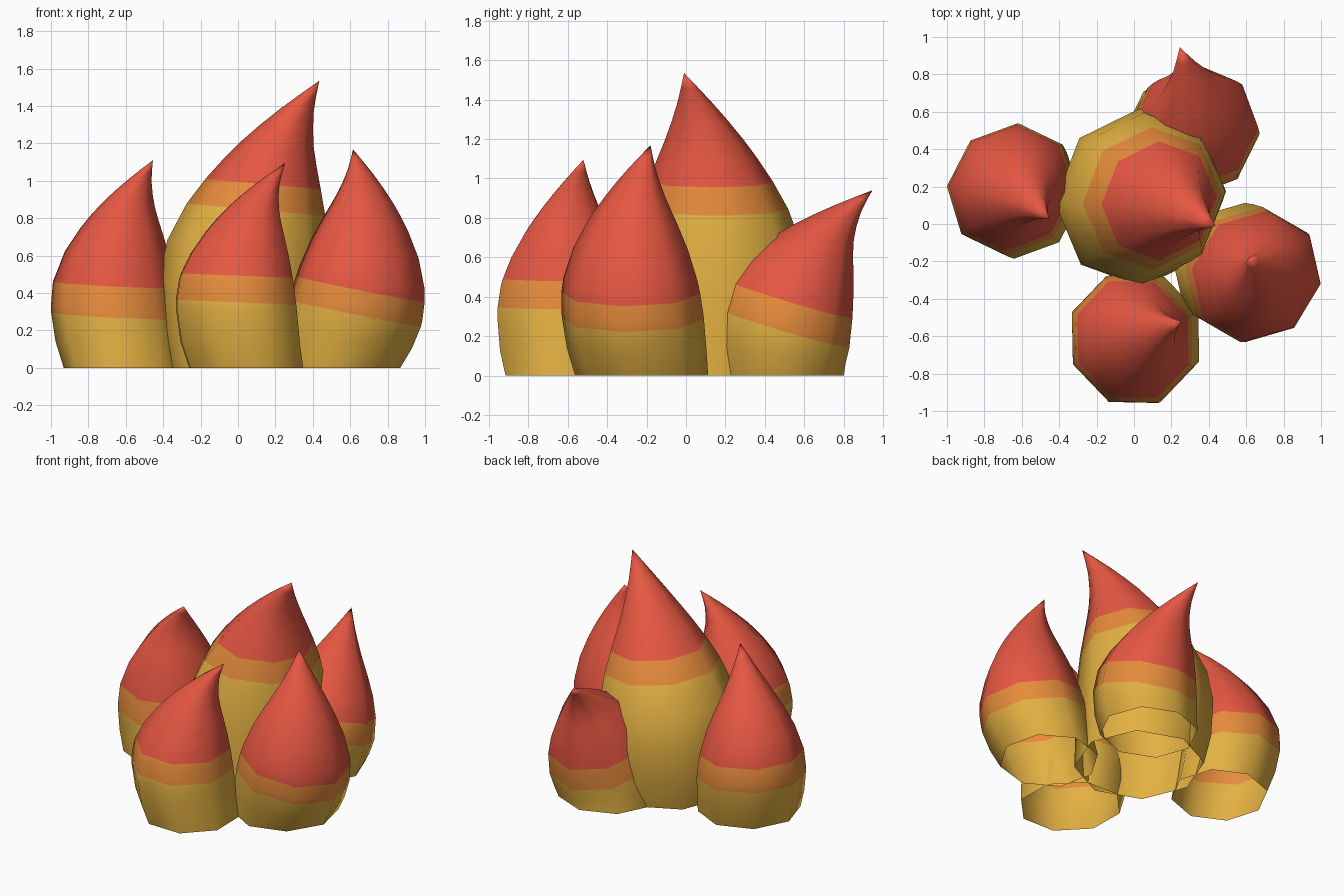
import bpy, bmesh, math
from mathutils import Vector

if "Cube" in bpy.data.objects:
    bpy.data.objects.remove(bpy.data.objects["Cube"])

SIDES = 8


def material(name, rgb):
    m = bpy.data.materials.new(name)
    m.diffuse_color = (*rgb, 1)
    m.use_nodes = True
    m.node_tree.nodes["Principled BSDF"].inputs["Base Color"].default_value = m.diffuse_color
    return m


MATS = [material("yellow", (0.77, 0.44, 0.055)),
        material("orange", (0.79, 0.26, 0.045)),
        material("red", (0.79, 0.095, 0.055))]

# teardrop radius and sideways sway of the spine, both by relative height
PROFILE = [(0, .94), (.12, .985), (.28, 1), (.42, .945), (.55, .81),
           (.66, .64), (.78, .42), (.9, .19), (1, 0)]
SWAY = [(0, .10), (.12, -.05), (.28, -.15), (.42, -.16), (.55, -.08),
        (.66, .04), (.78, .24), (.9, .59), (1, 1)]


def sample(table, t):
    """Smooth (cubic) interpolation through the table."""
    n = len(table)

    def slope(i):
        a, b = table[max(i - 1, 0)], table[min(i + 1, n - 1)]
        return (b[1] - a[1]) / (b[0] - a[0])

    for i in range(n - 1):
        (t0, v0), (t1, v1) = table[i], table[i + 1]
        if t <= t1:
            h = t1 - t0
            u = (t - t0) / h
            return (v0 * (1 + 2 * u) * (1 - u) ** 2 + v1 * u * u * (3 - 2 * u)
                    + h * slope(i) * u * (1 - u) ** 2 - h * slope(i + 1) * u * u * (1 - u))
    return table[-1][1]


def flame(name, base, radius, height, lean, bend, tilt, phase, bands):
    """Open-bottomed teardrop whose tip ends at base + lean + bend."""
    base, lean, bend, tilt = map(Vector, (base, lean, bend, tilt))
    axis = bend.normalized()
    # profile rings plus one ring on each colour boundary
    levels = [t for t, _ in PROFILE[:-1]] + [.72, .84, .95]
    levels = [t for t in levels if min(abs(t - b) for b in bands) > .025]
    levels = sorted(levels + list(bands))
    bm = bmesh.new()
    rings = []
    for t in levels:
        c = base + lean * t + bend * sample(SWAY, t)
        r = radius * sample(PROFILE, t)
        ring = []
        for i in range(SIDES):
            a = math.radians(phase) + math.tau * i / SIDES
            o = Vector((math.cos(a), math.sin(a))) * r
            o -= axis * o.dot(axis) * .06          # slightly flattened along the bend
            z = height * t - tilt.dot(o) * min(1, t / .25)
            ring.append(bm.verts.new((c.x + o.x, c.y + o.y, z)))
        rings.append(ring)
    for k in range(len(rings) - 1):
        lo, hi = rings[k], rings[k + 1]
        mid = (levels[k] + levels[k + 1]) / 2
        for i in range(SIDES):
            j = (i + 1) % SIDES
            f = bm.faces.new((lo[i], lo[j], hi[j], hi[i]))
            f.material_index = sum(mid > b for b in bands)
    # pointed tip
    p = base + lean + bend
    tip = bm.verts.new((p.x, p.y, height))
    for i in range(SIDES):
        f = bm.faces.new((rings[-1][i], rings[-1][(i + 1) % SIDES], tip))
        f.material_index = 2
    for f in bm.faces:
        f.smooth = True
    me = bpy.data.meshes.new(name)
    bm.to_mesh(me)
    bm.free()
    for m in MATS:
        me.materials.append(m)
    ob = bpy.data.objects.new(name, me)
    bpy.context.collection.objects.link(ob)


flame("centre_flame", (.025, .125), .48, 1.535, (.165, 0), (.245, -.135), (.09, 0), 2, (.55, .64))
flame("left_flame", (-.625, .16), .36, 1.11, (-.01, .02), (.18, -.15), (.05, -.03), -4, (.25, .40))
flame("front_flame", (.022, -.605), .367, 1.095, (.01, 0), (.22, .085), (.04, 0), 22.5, (.32, .45))
flame("right_flame", (.552, -.237), .37, 1.168, (.213, -.063), (-.15, .12), (.2, -.02), -8, (.25, .36))
flame("back_flame", (.285, .455), .36, .94, (.06, .25), (-.10, .24), (.05, .30), -2, (.26, .415))
